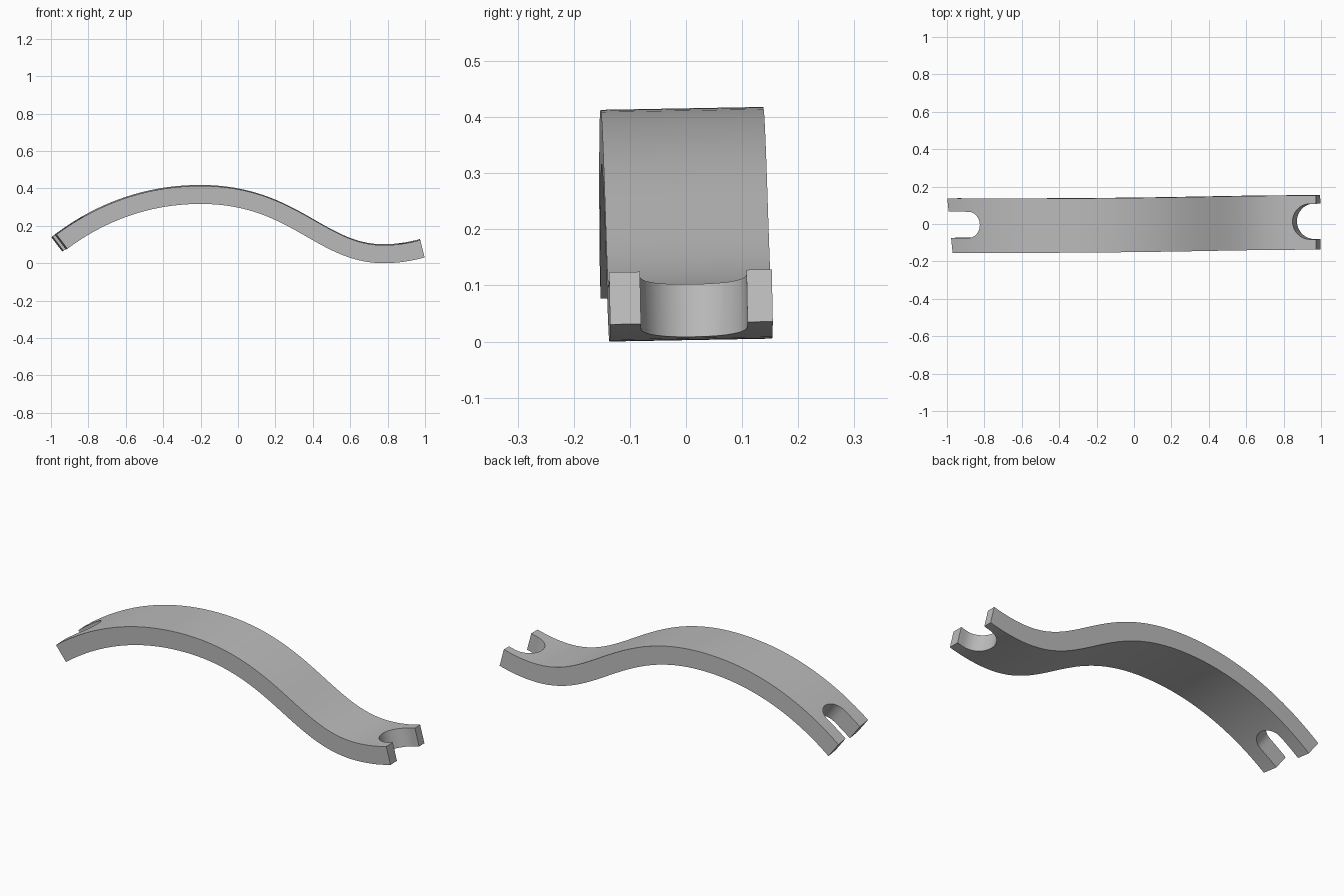
import bpy, bmesh, math
from mathutils import Vector, Matrix
from mathutils.geometry import interpolate_bezier

if "Cube" in bpy.data.objects:
    bpy.data.objects.remove(bpy.data.objects["Cube"], do_unlink=True)

WIDTH, THICK = 0.29, 0.096

mat = bpy.data.materials.new("plain grey")
mat.use_nodes = True
grey = (0.5, 0.5, 0.5, 1)
mat.diffuse_color = grey
mat.node_tree.nodes["Principled BSDF"].inputs["Base Color"].default_value = grey


def make_object(name, bm):
    bmesh.ops.recalc_face_normals(bm, faces=bm.faces)
    mesh = bpy.data.meshes.new(name)
    bm.to_mesh(mesh)
    bm.free()
    mesh.materials.append(mat)
    obj = bpy.data.objects.new(name, mesh)
    bpy.context.collection.objects.link(obj)
    return obj


def v(x, z):
    return Vector((x, 0, z))


# Centre line: rising arch, S-bend into a dip, short upturned end
segments = [
    (v(-0.967, 0.100), v(-0.74, 0.277), v(-0.48, 0.369), v(-0.2, 0.369)),
    (v(-0.2, 0.369), v(0.30, 0.369), v(0.44, 0.052), v(0.78, 0.052)),
    (v(0.78, 0.052), v(0.86, 0.052), v(0.93, 0.066), v(0.986, 0.081)),
]
path = [segments[0][0]]
for seg, count in zip(segments, (22, 32, 8)):
    path += interpolate_bezier(*seg, count)[1:]
tangents = []
for i in range(len(path)):
    a, b = path[max(i - 1, 0)], path[min(i + 1, len(path) - 1)]
    tangents.append((b - a).normalized())

# Bar: rectangular section swept along the centre line
bm = bmesh.new()
rings = []
for i, (p, t) in enumerate(zip(path, tangents)):
    n = Vector((-t.z, 0, t.x))
    ring = []
    for y, s in ((-1, -1), (1, -1), (1, 1), (-1, 1)):
        co = p + n * (s * THICK / 2) + Vector((0, y * WIDTH / 2, 0))
        if i == 0 and y < 0:          # skewed end cut
            co += t * 0.032
        ring.append(bm.verts.new(co))
    rings.append(ring)
for r0, r1 in zip(rings, rings[1:]):
    for k in range(4):
        j = (k + 1) % 4
        bm.faces.new((r0[k], r0[j], r1[j], r1[k]))
bm.faces.new(rings[0])
bm.faces.new(rings[-1])
bar = make_object("wavy_bar", bm)


# Round-bottomed slots at both ends, square to the bar
def cut_slot(name, end, inward, radius, depth):
    n = Vector((-inward.z, 0, inward.x))
    outline = [(-0.15, radius)]
    steps = 20
    for k in range(steps + 1):
        a = math.pi / 2 - math.pi * k / steps
        outline.append((depth - radius + radius * math.cos(a), radius * math.sin(a)))
    outline.append((-0.15, -radius))
    bm = bmesh.new()
    low = [bm.verts.new(end + inward * u + Vector((0, w + 0.005, 0)) - n * 0.2)
           for u, w in outline]
    face = bm.faces.new(low)
    out = bmesh.ops.extrude_face_region(bm, geom=[face])
    top = [g for g in out["geom"] if isinstance(g, bmesh.types.BMVert)]
    bmesh.ops.translate(bm, verts=top, vec=n * 0.4)
    cutter = make_object(name, bm)
    cutter.hide_render = True
    mod = bar.modifiers.new(name, "BOOLEAN")
    mod.object = cutter
    mod.solver = "EXACT"
    return cutter


cutters = [
    cut_slot("narrow_slot_cutter", path[0], tangents[0], 0.070, 0.207),
    cut_slot("wide_slot_cutter", path[-1], -tangents[-1], 0.095, 0.128),
]
bpy.context.view_layer.objects.active = bar
bar.select_set(True)
for mod in list(bar.modifiers):
    bpy.ops.object.modifier_apply(modifier=mod.name)
for cutter in cutters:
    bpy.data.objects.remove(cutter, do_unlink=True)

# Slight turn and lean, then rest on the floor and centre
bar.data.transform(Matrix.Rotation(0.0085, 4, "Z") @ Matrix.Rotation(0.018, 4, "X"))
axes = [[vert.co[k] for vert in bar.data.vertices] for k in range(3)]
mid = [(min(a) + max(a)) / 2 for a in axes]
bar.data.transform(Matrix.Translation((-mid[0], -mid[1], -min(axes[2]))))

bpy.ops.object.shade_smooth_by_angle(angle=math.radians(30))
